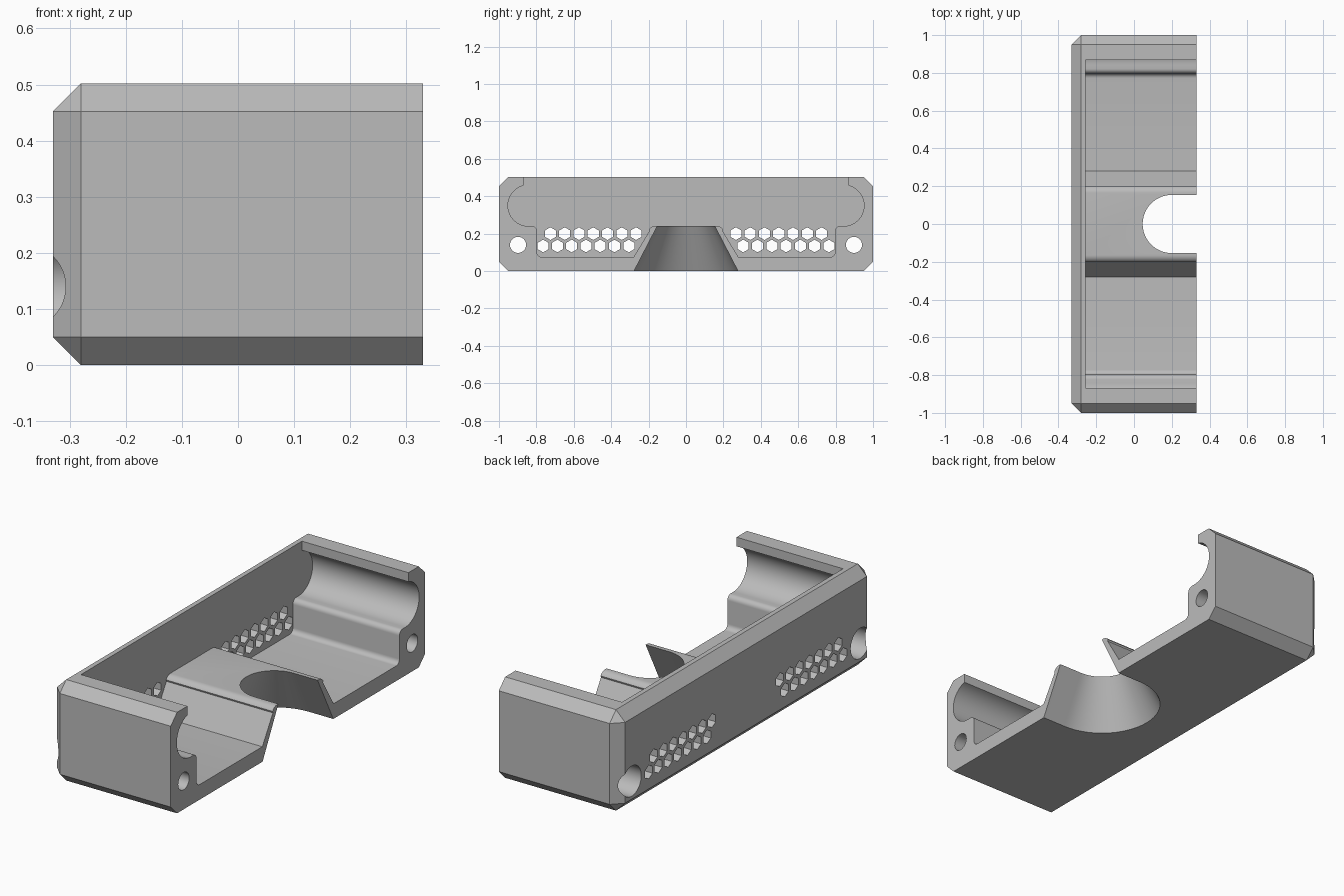
import bpy, bmesh
from math import sin, cos, radians

old = bpy.data.objects.get("Cube")
if old:
    bpy.data.objects.remove(old, do_unlink=True)

H, W, X, C = 0.502, 1.0, 0.33, 0.05    # height, half length, half depth, chamfer

grey = bpy.data.materials.new("plain grey")
grey.use_nodes = True
grey.diffuse_color = (0.5, 0.5, 0.5, 1)
bsdf = next(n for n in grey.node_tree.nodes if n.type == 'BSDF_PRINCIPLED')
bsdf.inputs["Base Color"].default_value = (0.5, 0.5, 0.5, 1)


def finish(name, bm):
    bmesh.ops.recalc_face_normals(bm, faces=bm.faces)
    mesh = bpy.data.meshes.new(name)
    bm.to_mesh(mesh)
    bm.free()
    mesh.materials.append(grey)
    obj = bpy.data.objects.new(name, mesh)
    bpy.context.collection.objects.link(obj)
    return obj


def hull(name, points):
    bm = bmesh.new()
    for p in points:
        bm.verts.new(p)
    bmesh.ops.convex_hull(bm, input=bm.verts)
    bmesh.ops.dissolve_limit(bm, angle_limit=0.001, verts=bm.verts, edges=bm.edges)
    return finish(name, bm)


def prisms(name, outlines, x0, x1):
    """Extrude (y, z) outlines along x."""
    bm = bmesh.new()
    for outline in outlines:
        face = bm.faces.new([bm.verts.new((x0, y, z)) for y, z in outline])
        ext = bmesh.ops.extrude_face_region(bm, geom=[face])
        moved = [v for v in ext["geom"] if isinstance(v, bmesh.types.BMVert)]
        bmesh.ops.translate(bm, verts=moved, vec=(x1 - x0, 0, 0))
    return finish(name, bm)


def arc(cy, cz, r, a0, a1, n):
    return [(cy + r * cos(radians(a0 + (a1 - a0) * i / n)),
             cz + r * sin(radians(a0 + (a1 - a0) * i / n))) for i in range(n + 1)]


def disc(cy, cz, r, n, start=0):
    return arc(cy, cz, r, start, start + 360, n)[:-1]


# Half case: chamfered on every edge except those of the open +x side
corners = []
for s in (-1, 1):
    for z, zi in ((0, C), (H, H - C)):
        corners.append((-X, s * (W - C), zi))
        for x in (-X + C, X):
            corners += [(x, s * W, zi), (x, s * (W - C), z)]
case = hull("case_half", corners)

# Cavity: lip, round side groove, step, floor and central hump
half = [(0.868, 0.6)]
half += arc(0.842, 0.35, 0.11, 76, -90, 32)
half += arc(0.822, 0.215, 0.025, 90, 180, 6)
half += arc(0.772, 0.1, 0.025, 0, -90, 6)
half += [(0.28, 0.075), (0.197, 0.212)]
half += arc(0.165, 0.2, 0.04, 30, 90, 5)
outline = half + [(-y, z) for y, z in reversed(half)]
cutters = [prisms("cavity_cutter", [outline], -0.256, X + 0.1)]

# Tapered slot through the hump, rounded at its inner end
slope = (0.278 - 0.154) / 0.24
slot = []
for z in (-0.05, 0.3):
    r = 0.278 - slope * z
    slot += [(0.2 - r * sin(radians(a)), r * cos(radians(a)), z)
             for a in range(0, 181, 3)]
    slot += [(X + 0.1, r, z), (X + 0.1, -r, z)]
cutters.append(hull("slot_cutter", slot))

# Screw holes with wide recesses at the outer wall
for name, r, x0, x1 in (("screw_cutter", 0.043, -0.5, 0.5),
                        ("recess_cutter", 0.075, -0.5, -0.2)):
    cutters.append(prisms(name, [disc(s * 0.898, 0.14, r, 48) for s in (-1, 1)], x0, x1))

# Two staggered rows of hexagonal vents on each side
vents = [disc(s * (y0 + i * 0.0763), z, 0.034, 6, 30)
         for s in (-1, 1) for y0, z in ((0.306, 0.134), (0.267, 0.2))
         for i in range(7)]
cutters.append(prisms("vent_cutter", vents, -0.5, -0.2))

for cutter in cutters:
    cutter.hide_render = True
    mod = case.modifiers.new(cutter.name, 'BOOLEAN')
    mod.operation = 'DIFFERENCE'
    mod.solver = 'EXACT'
    mod.object = cutter

# Bake the cuts and drop the helpers
bpy.context.view_layer.update()
graph = bpy.context.evaluated_depsgraph_get()
cut_mesh = bpy.data.meshes.new_from_object(case.evaluated_get(graph))
case.modifiers.clear()
case.data = cut_mesh
cut_mesh.name = "case_half"
for cutter in cutters:
    bpy.data.objects.remove(cutter, do_unlink=True)

bpy.ops.object.select_all(action='DESELECT')
case.select_set(True)
bpy.context.view_layer.objects.active = case
bpy.ops.object.shade_smooth_by_angle(angle=radians(25))
